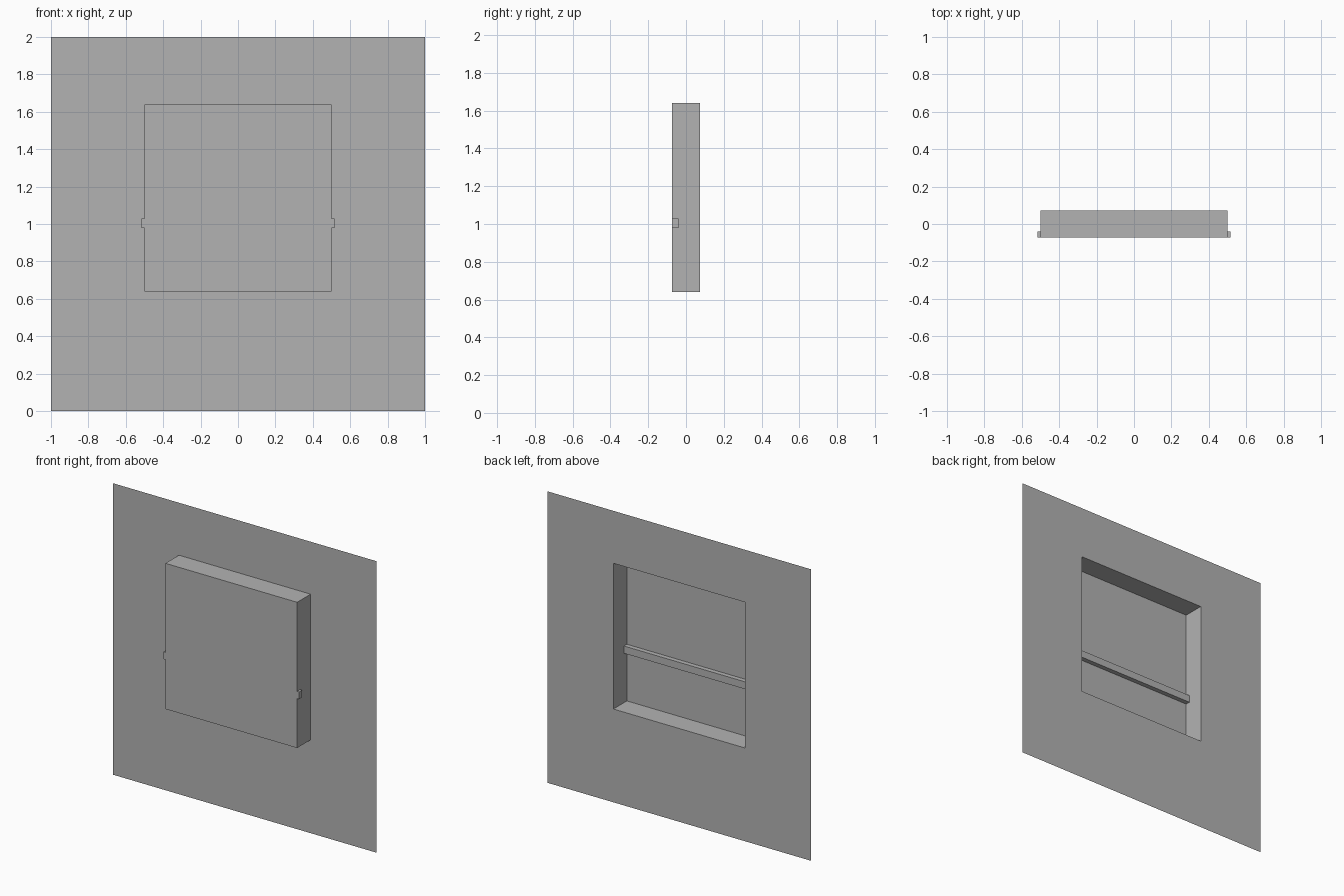
import bpy
import bmesh

if "Cube" in bpy.data.objects:
    bpy.data.objects.remove(bpy.data.objects["Cube"])

grey = bpy.data.materials.new("plain grey")
grey.diffuse_color = (0.45, 0.45, 0.45, 1)
grey.use_nodes = True
grey.node_tree.nodes["Principled BSDF"].inputs["Base Color"].default_value = grey.diffuse_color

BACK, FRONT = 0.073, -0.073
NICHE = (0.5, 0.64, 1.64)      # half width, bottom, top


def add_object(name, bm):
    mesh = bpy.data.meshes.new(name)
    bm.to_mesh(mesh)
    bm.free()
    mesh.materials.append(grey)
    obj = bpy.data.objects.new(name, mesh)
    bpy.context.collection.objects.link(obj)
    return obj


def ring(bm, size, y):
    """Rectangle of four vertices facing the front."""
    w, z0, z1 = size
    return [bm.verts.new((x, y, z)) for x, z in ((-w, z0), (w, z0), (w, z1), (-w, z1))]


def bridge(bm, a, b):
    for i in range(4):
        j = (i + 1) % 4
        bm.faces.new((a[i], a[j], b[j], b[i]))


# Thin wall sheet with a square opening
bm = bmesh.new()
bridge(bm, ring(bm, (1, 0, 2), BACK), ring(bm, NICHE, BACK))
add_object("wall_sheet", bm)

# Shallow box pushed forward from the opening, open at the back
bm = bmesh.new()
front = ring(bm, NICHE, FRONT)
bridge(bm, ring(bm, NICHE, BACK), front)
bm.faces.new(front)
add_object("recessed_panel", bm)

# Horizontal bar across the panel, poking out at both sides
bm = bmesh.new()
bmesh.ops.create_cube(bm, size=1)
for v in bm.verts:
    v.co = (v.co.x * 1.03, -0.057 + v.co.y * 0.032, 1.004 + v.co.z * 0.05)
add_object("cross_bar", bm)
